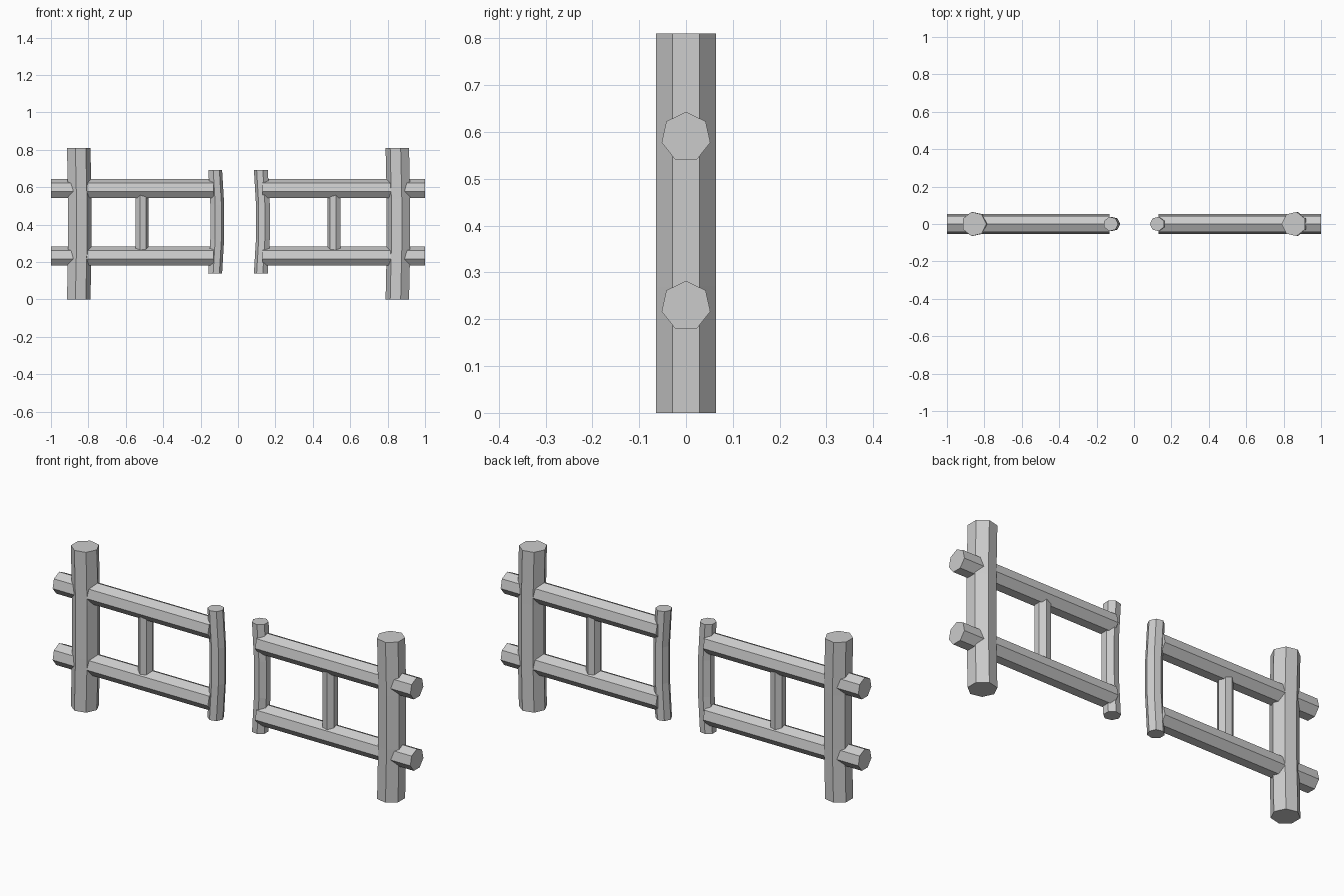
import bpy, bmesh
from math import cos, sin, pi
from mathutils import Vector

if "Cube" in bpy.data.objects:
    bpy.data.objects.remove(bpy.data.objects["Cube"])


def log(name, rings, r, u, v):
    """Seven-sided log through ring centres; one corner points along u."""
    bm = bmesh.new()
    u, v = Vector(u), Vector(v)
    loops = []
    for c in rings:
        loops.append([bm.verts.new(Vector(c) + r * (cos(2 * pi * i / 7) * u + sin(2 * pi * i / 7) * v))
                      for i in range(7)])
    for a, b in zip(loops, loops[1:]):
        for i in range(7):
            j = (i + 1) % 7
            bm.faces.new((a[i], a[j], b[j], b[i]))
    bm.faces.new(loops[0])
    bm.faces.new(loops[-1])
    bmesh.ops.recalc_face_normals(bm, faces=bm.faces)
    mesh = bpy.data.meshes.new(name)
    bm.to_mesh(mesh)
    bm.free()
    bpy.context.collection.objects.link(bpy.data.objects.new(name, mesh))


def upright(name, x, s, z0, z1, r, bend=0.0):
    """Vertical log, slightly bowed towards +x in its middle third."""
    rings = [(x * s + d, 0, z0 + (z1 - z0) * t)
             for t, d in ((0, 0), (1 / 3, bend), (2 / 3, bend), (1, 0))]
    log(name, rings, r, (-s, 0, 0), (0, 1, 0))


for side, s in (("left", -1), ("right", 1)):
    # Outer post, inner post and short stake
    upright(f"{side}_main_post", 0.855, s, 0.0, 0.81, 0.066, 0.006)
    upright(f"{side}_inner_post", 0.124, s, 0.14, 0.693, 0.039, 0.011)
    upright(f"{side}_stake", 0.515, s, 0.235, 0.585, 0.037)
    # Horizontal rails
    for level, z in (("lower", 0.2285), ("upper", 0.5895)):
        log(f"{side}_{level}_rail", [(s * 0.132, 0, z), (s * 1.0, 0, z)],
            0.0535, (0, 0, 1), (0, 1, 0))
